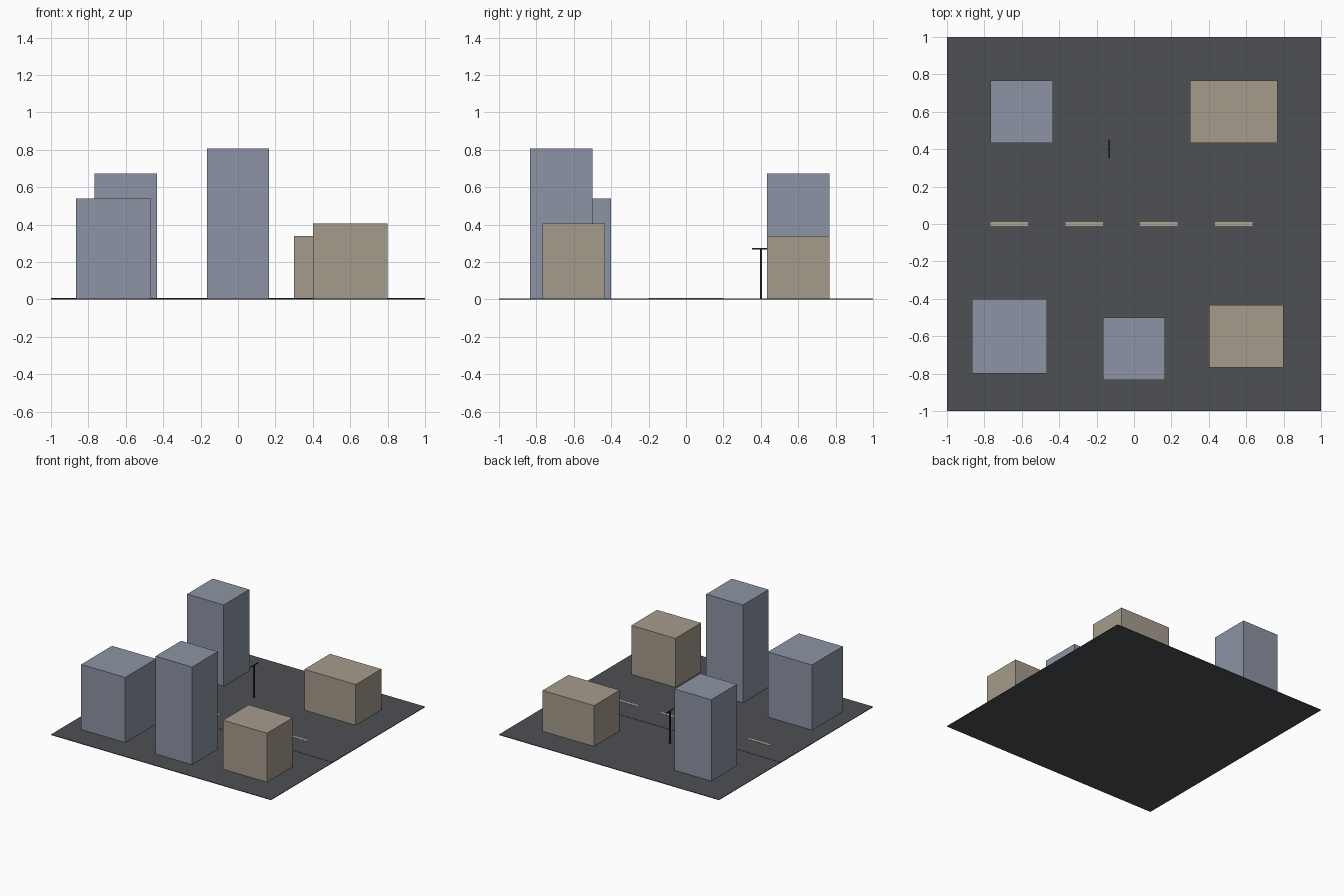
import bpy

old = bpy.data.objects.get("Cube")
if old:
    bpy.data.objects.remove(old, do_unlink=True)


def material(name, rgb):
    m = bpy.data.materials.new(name)
    m.use_nodes = True
    colour = (*rgb, 1)
    m.diffuse_color = colour
    m.node_tree.nodes["Principled BSDF"].inputs["Base Color"].default_value = colour
    return m


asphalt = material("asphalt grey", (0.075, 0.08, 0.088))
blue = material("blue grey wall", (0.265, 0.294, 0.37))
tan = material("tan wall", (0.38, 0.33, 0.264))
paint = material("road paint", (0.42, 0.38, 0.30))
iron = material("dark iron", (0.02, 0.021, 0.024))


def box(name, centre, size, z0, z1, mat):
    """Axis-aligned box from its plan centre, plan size and height range."""
    bpy.ops.mesh.primitive_cube_add(size=1, location=(*centre, (z0 + z1) / 2))
    ob = bpy.context.object
    ob.name = name
    ob.scale = (*size, z1 - z0)
    bpy.ops.object.transform_apply(location=False, rotation=False, scale=True)
    ob.data.materials.append(mat)
    return ob


# Ground slab and the slightly raised road across it
GROUND, ROAD = 0.005, 0.007
box("ground", (0, 0), (2, 2), 0, GROUND, asphalt)
box("road", (0, 0), (2, 0.4), GROUND, ROAD, asphalt)

# Dashed centre line
for i in range(4):
    box(f"lane_dash_{i + 1}", (-0.667 + 0.4 * i, 0), (0.2, 0.02), ROAD, ROAD + 0.002, paint)

# Buildings: name, centre, plan size, roof height, colour
buildings = [
    ("front_right_block", (-0.665, -0.6), (0.4, 0.4), 0.54, blue),
    ("front_tower", (0, -0.667), (0.333, 0.333), 0.807, blue),
    ("front_left_shop", (0.6, -0.6), (0.4, 0.333), 0.407, tan),
    ("back_right_tower", (-0.6, 0.6), (0.333, 0.333), 0.673, blue),
    ("back_left_shop", (0.533, 0.6), (0.467, 0.333), 0.34, tan),
]
for name, centre, size, height, mat in buildings:
    box(name, centre, size, GROUND, height, mat)

# Street lamp: post with a crossbar
box("lamp_post", (-0.133, 0.4), (0.01, 0.01), GROUND, 0.27, iron)
box("lamp_arm", (-0.133, 0.402), (0.007, 0.097), 0.268, 0.274, iron)
